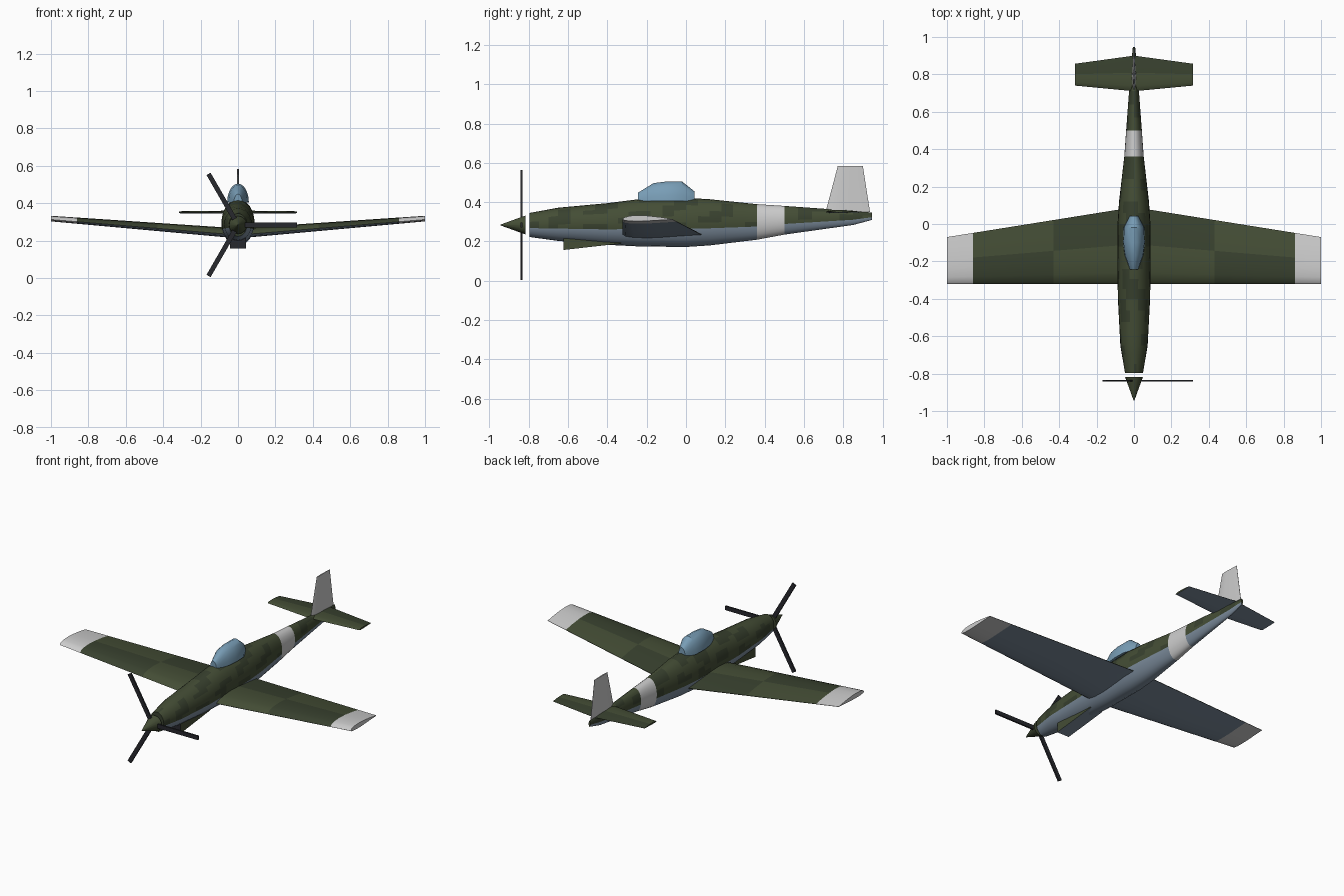
import bpy, bmesh, math
from mathutils import Vector

if "Cube" in bpy.data.objects:
    bpy.data.objects.remove(bpy.data.objects["Cube"])

def mat(name, r, g, b):
    m = bpy.data.materials.new(name)
    m.diffuse_color = (r, g, b, 1)
    m.use_nodes = True
    m.node_tree.nodes["Principled BSDF"].inputs["Base Color"].default_value = m.diffuse_color
    return m

GREEN = mat("green", 0.058, 0.075, 0.036)
DARK = mat("dark_green", 0.040, 0.053, 0.028)
BELLY = mat("blue_grey", 0.20, 0.26, 0.33)
WHITE = mat("white", 0.62, 0.62, 0.61)
GLASS = mat("canopy_blue", 0.19, 0.34, 0.47)
BLACK = mat("propeller_black", 0.02, 0.021, 0.026)

def camo(c):
    return DARK if math.sin(31 * c.y + 40 * c.x) + math.sin(17 * c.y - 60 * c.z) > 0.3 else GREEN

def camo_wing(c):
    return DARK if (c.y > -0.13) == (abs(c.x) < 0.43) else GREEN

def loft(name, rings, paint, angle=35):
    """Skin a list of equal-length rings, cap the ends and paint each face."""
    bm = bmesh.new()
    vs = [[bm.verts.new(p) for p in ring] for ring in rings]
    n = len(rings[0])
    for a, b in zip(vs, vs[1:]):
        for i in range(n):
            j = (i + 1) % n
            bm.faces.new((a[i], a[j], b[j], b[i]))
    bm.faces.new(vs[0])
    bm.faces.new(vs[-1])
    bmesh.ops.recalc_face_normals(bm, faces=bm.faces)
    me = bpy.data.meshes.new(name)
    slots = []
    for f in bm.faces:
        m = paint(f.calc_center_median(), f.normal)
        if m not in slots:
            slots.append(m)
        f.material_index = slots.index(m)
    bm.to_mesh(me)
    bm.free()
    for m in slots:
        me.materials.append(m)
    ob = bpy.data.objects.new(name, me)
    bpy.context.collection.objects.link(ob)
    bpy.ops.object.select_all(action='DESELECT')
    ob.select_set(True)
    bpy.context.view_layer.objects.active = ob
    bpy.ops.object.shade_smooth_by_angle(angle=math.radians(angle))
    return ob

# Fuselage: y, half width, bottom, top
keys = [(-.797, .048, .223, .345), (-.65, .073, .203, .372), (-.4, .086, .183, .395),
        (-.24, .089, .175, .415), (0, .088, .172, .422), (.12, .080, .180, .415),
        (.36, .052, .209, .390), (.5, .042, .235, .381), (.85, .016, .284, .356),
        (.947, .006, .31, .347)]
stations = [keys[0]]
for a, b in zip(keys, keys[1:]):
    n = math.ceil((b[0] - a[0]) / 0.07)
    stations += [tuple(p + (q - p) * k / n for p, q in zip(a, b)) for k in range(1, n + 1)]

def oval(y, w, lo, hi, n=24):
    return [(w * math.cos(2 * math.pi * i / n), y,
             (lo + hi) / 2 + (hi - lo) / 2 * math.sin(2 * math.pi * i / n)) for i in range(n)]

def paint_fuselage(c, nrm):
    if .36 < c.y < .5:
        return WHITE
    for a, b in zip(stations, stations[1:]):
        if a[0] <= c.y <= b[0]:
            mid = (a[2] + a[3] + b[2] + b[3]) / 4
            half = (a[3] - a[2] + b[3] - b[2]) / 4
            return BELLY if c.z < mid - .27 * half else camo(c)
    return camo(c)

loft("fuselage", [oval(*s) for s in stations], paint_fuselage)

# Wing and tailplane share one airfoil section
FOIL = [(0, 0), (.04, .5), (.15, .88), (.33, 1), (.52, .88), (.78, .5), (1, .04),
        (1, -.04), (.78, -.2), (.52, -.4), (.33, -.5), (.15, -.45), (.04, -.28)]

def foil_surface(name, span, cuts, root, tip, paint):
    """root and tip: leading edge y, trailing edge y, z, thickness."""
    rings = []
    for f in [-c for c in reversed(cuts)] + [0] + cuts:
        le, te, z, t = (p + (q - p) * abs(f) / span for p, q in zip(root, tip))
        rings.append([(f, le + (te - le) * u, z + t * v) for u, v in FOIL])
    return loft(name, rings, paint)

def paint_wing(c, nrm):
    if abs(c.x) > .86:
        return WHITE
    return BELLY if nrm.z < 0 else camo_wing(c)

foil_surface("wing", 1, [.43, .86, 1], (-.322, .09, .23, .036), (-.322, -.07, .313, .02), paint_wing)
foil_surface("tailplane", .315, [.16, .315], (.71, .9, .35, .011), (.74, .857, .35, .007),
             lambda c, n: BELLY if n.z < 0 else camo_wing(c - Vector((0, .93, 0))))

# Fin
def fin_ring(z, le, te, t):
    pts = [(0, 0), (.12, .7), (.35, 1), (1, .1)]
    return [(t * v, le + (te - le) * u, z) for u, v in pts] + \
           [(-t * v, le + (te - le) * u, z) for u, v in reversed(pts[1:])]

loft("fin", [fin_ring(.35, .71, .936, .011), fin_ring(.583, .772, .9, .004)], lambda c, n: WHITE)

# Canopy: y, half width, top
def arch(y, w, top, base=.405, n=10):
    return [(w * math.cos(math.pi * i / n), y, base + (top - base) * math.sin(math.pi * i / n))
            for i in range(n + 1)]

loft("canopy", [arch(*s) for s in [(-.243, .022, .449), (-.165, .05, .497), (-.1, .058, .505),
                                   (-.02, .055, .505), (.042, .024, .456)]],
     lambda c, n: GLASS, 30)

# Chin intake
def box_ring(y, w, lo, hi):
    return [(-w, y, lo), (w, y, lo), (w, y, hi), (-w, y, hi)]

loft("chin_intake", [box_ring(-.622, .042, .157, .215), box_ring(-.33, .042, .19, .24)],
     lambda c, n: BELLY if n.z < -.5 else (BLACK if n.y < -.5 else GREEN))

# Spinner
HUB = .284
loft("spinner", [oval(-.944, .002, HUB - .002, HUB + .002, 16),
                 oval(-.817, .048, HUB - .048, HUB + .048, 16)], lambda c, n: GREEN)

# Propeller blades
for k in range(3):
    blade = loft(f"propeller_blade_{k + 1}",
                 [[(x, -.005, -w), (x, .005, -w), (x, .005, w), (x, -.005, w)]
                  for x, w in [(0, .013), (.315, .0125)]], lambda c, n: BLACK)
    blade.location = (0, -.838, HUB)
    blade.rotation_euler = (0, k * math.tau / 3, 0)
